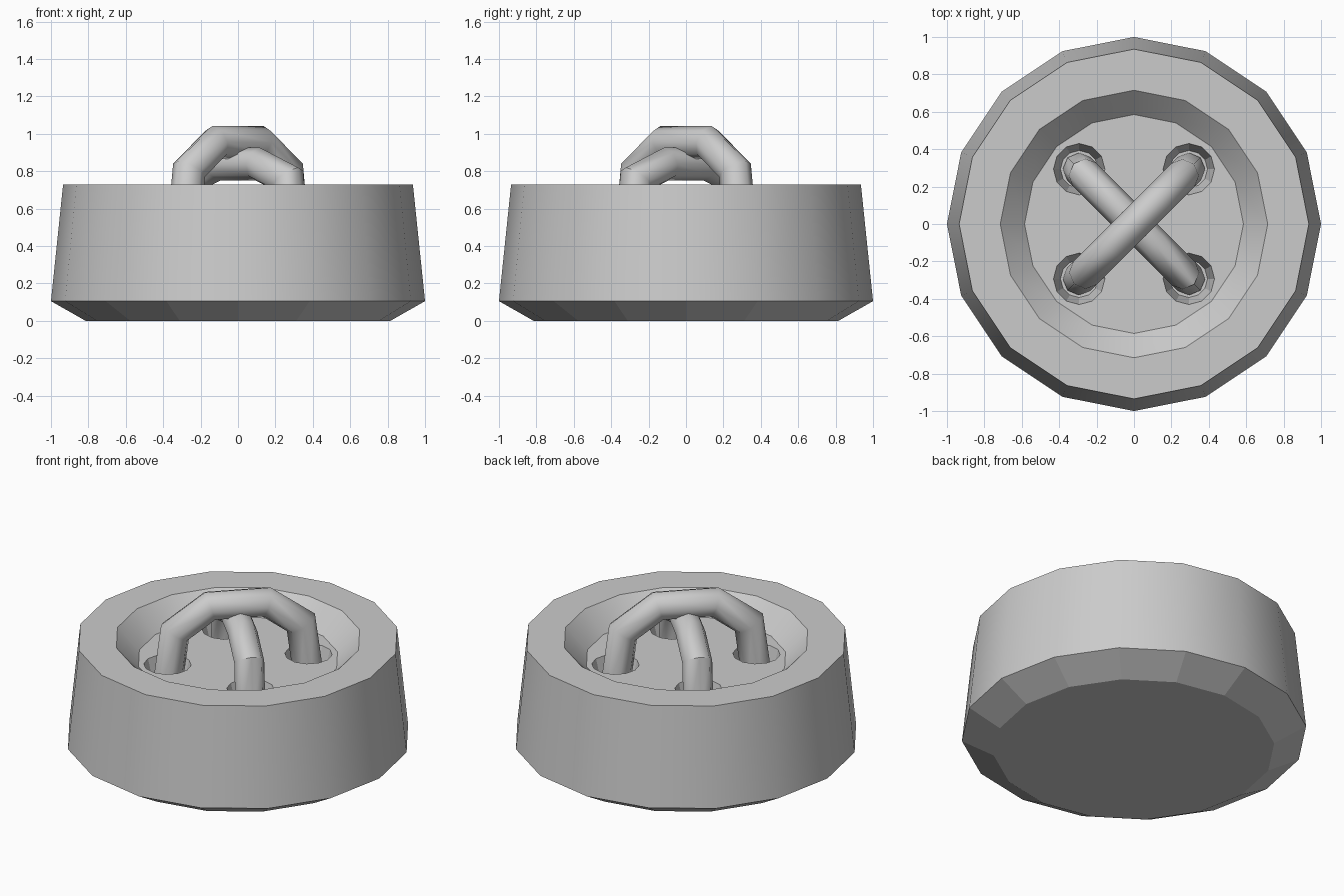
import bpy, bmesh, math
from mathutils import Vector, Matrix

if "Cube" in bpy.data.objects:
    bpy.data.objects.remove(bpy.data.objects["Cube"])


def make_object(name, bm):
    bmesh.ops.recalc_face_normals(bm, faces=bm.faces)
    mesh = bpy.data.meshes.new(name)
    bm.to_mesh(mesh)
    bm.free()
    obj = bpy.data.objects.new(name, mesh)
    bpy.context.collection.objects.link(obj)
    return obj


def activate(obj):
    bpy.ops.object.select_all(action='DESELECT')
    obj.select_set(True)
    bpy.context.view_layer.objects.active = obj


def skin_rings(bm, rings):
    """Bridge successive vertex rings and cap both ends."""
    n = len(rings[0])
    for a, b in zip(rings, rings[1:]):
        for i in range(n):
            j = (i + 1) % n
            bm.faces.new((a[i], a[j], b[j], b[i]))
    bm.faces.new(rings[0])
    bm.faces.new(rings[-1])


def lathe(name, profile, sides):
    bm = bmesh.new()
    rings = [[bm.verts.new((r * math.cos(2 * math.pi * i / sides),
                            r * math.sin(2 * math.pi * i / sides), z))
              for i in range(sides)] for r, z in profile]
    skin_rings(bm, rings)
    return make_object(name, bm)


def thread(name, half, angle, radius=0.088, sides=8):
    """Tube through a mirrored (s, z) path, standing in a vertical plane."""
    path = [(-s, z) for s, z in half] + [(s, z) for s, z in reversed(half)]
    pts = [Vector((s, 0, z)) for s, z in path]
    bm = bmesh.new()
    rings = []
    for k, p in enumerate(pts):
        d0 = (p - pts[max(k - 1, 0)]).normalized()
        d1 = (pts[min(k + 1, len(pts) - 1)] - p).normalized()
        t = (d0 + d1).normalized()
        miter = 1 / max(t.dot(d1), t.dot(d0))
        up = Vector((-t.z, 0, t.x)) * miter
        side = Vector((0, 1, 0))
        ring = []
        for i in range(sides):
            a = 2 * math.pi * i / sides
            ring.append(bm.verts.new(p + radius * (math.cos(a) * side + math.sin(a) * up)))
        rings.append(ring)
    skin_rings(bm, rings)
    bm.transform(Matrix.Rotation(angle, 4, 'Z'))
    obj = make_object(name, bm)
    activate(obj)
    bpy.ops.object.shade_smooth_by_angle(angle=math.radians(50))
    return obj


# Button body with chamfered base and dished top
body = lathe("button_body", [(0.815, 0), (1.0, 0.105), (0.935, 0.73),
                             (0.715, 0.73), (0.585, 0.60)], 16)

# Four tapered thread holes
bm = bmesh.new()
for x in (-0.293, 0.293):
    for y in (-0.293, 0.293):
        bmesh.ops.create_cone(bm, cap_ends=True, segments=12, radius1=0.10, radius2=0.15,
                              depth=0.2, matrix=Matrix.Translation((x, y, 0.55)))
cutter = make_object("hole_cutter", bm)
cutter.hide_render = True
mod = body.modifiers.new("holes", 'BOOLEAN')
mod.operation = 'DIFFERENCE'
mod.solver = 'EXACT'
mod.object = cutter
activate(body)
bpy.ops.object.modifier_apply(modifier=mod.name)
bpy.data.objects.remove(cutter)
bpy.ops.object.shade_smooth_by_angle(angle=math.radians(25))
for poly in body.data.polygons:
    if poly.center.z < 0.1:
        poly.use_smooth = False  # faceted base chamfer

# Crossed threads: one arching over the other
thread("upper_thread", [(0.415, 0.46), (0.37, 0.805), (0.165, 0.953)], math.radians(45))
thread("lower_thread", [(0.415, 0.46), (0.375, 0.755), (0.15, 0.838)], math.radians(-45))
